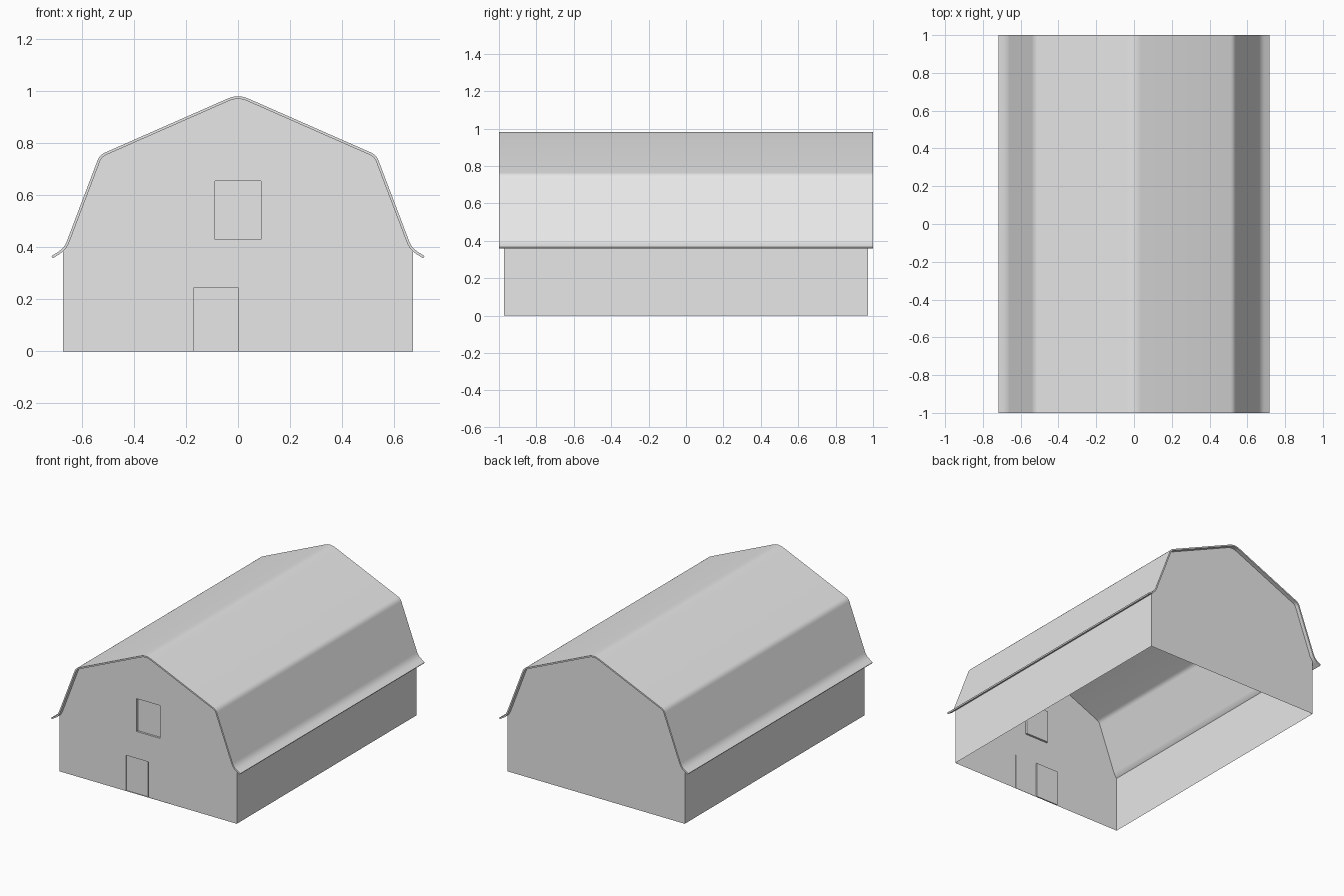
import bpy, bmesh
from mathutils import Vector

cube = bpy.data.objects.get("Cube")
if cube:
    bpy.data.objects.remove(cube)

grey = bpy.data.materials.new("plain grey")
grey.use_nodes = True
grey.diffuse_color = (0.8, 0.8, 0.8, 1)
grey.node_tree.nodes["Principled BSDF"].inputs["Base Color"].default_value = (0.8, 0.8, 0.8, 1)

ROOF_Y, WALL_Y, WALL_X = 1.0, 0.973, 0.672


def finish(bm, name):
    mesh = bpy.data.meshes.new(name)
    bm.to_mesh(mesh)
    bm.free()
    mesh.materials.append(grey)
    obj = bpy.data.objects.new(name, mesh)
    bpy.context.collection.objects.link(obj)
    bpy.ops.object.select_all(action='DESELECT')
    obj.select_set(True)
    bpy.context.view_layer.objects.active = obj
    return obj


def rounded(corners, radii, steps=5):
    """Profile through the corners, each inner one softened by a small curve."""
    pts = [Vector(corners[0])]
    for i, r in enumerate(radii, 1):
        c = Vector(corners[i])
        a = c + (Vector(corners[i - 1]) - c).normalized() * r
        b = c + (Vector(corners[i + 1]) - c).normalized() * r
        for s in range(steps + 1):
            t = s / steps
            pts.append(a * (1 - t) ** 2 + c * 2 * t * (1 - t) + b * t * t)
    return pts + [Vector(corners[-1])]


def sweep(bm, profile, half):
    """Sheet made by carrying an x-z profile along y."""
    rows = [[bm.verts.new((p[0], y, p[1])) for p in profile] for y in (-half, half)]
    near, far = rows
    for i in range(len(profile) - 1):
        bm.faces.new((near[i], near[i + 1], far[i + 1], far[i]))


# Gambrel roof with flared eaves
half = [(0.717, 0.366), (0.668, 0.397), (0.532, 0.755)]
corners = [(-x, z) for x, z in half] + [(0, 0.989)] + half[::-1]
profile = rounded(corners, [0.028, 0.022, 0.042, 0.022, 0.028])
bm = bmesh.new()
sweep(bm, profile, ROOF_Y)
roof = finish(bm, "roof")
shell = roof.modifiers.new("thickness", 'SOLIDIFY')
shell.thickness = 0.01
shell.offset = -1
bpy.ops.object.modifier_apply(modifier=shell.name)
bpy.ops.object.shade_smooth_by_angle(angle=0.6)

# Long side walls
for side, name in ((1, "left_wall"), (-1, "right_wall")):
    bm = bmesh.new()
    line = [(side * WALL_X, 0.39), (side * WALL_X, 0)]
    sweep(bm, line if side > 0 else line[::-1], WALL_Y)
    finish(bm, name)

# Gable outline, tucked just under the roof
tops = [(p.x * 0.992, p.y - 0.006) for p in profile if abs(p.x) < 0.665]
outline = [(-WALL_X, 0), (-WALL_X, 0.39)] + tops + [(WALL_X, 0.39), (WALL_X, 0)]


def gable(y):
    bm = bmesh.new()
    loop = outline if y > 0 else outline[::-1]
    bm.faces.new([bm.verts.new((x, y, z)) for x, z in loop])
    return bm


finish(gable(WALL_Y), "back_wall")

# Front wall with recessed loft window and double door: x0, x1, z0, z1, depth
openings = [(-0.088, 0.088, 0.43, 0.655, 0.014),
            (-0.17, 0, 0, 0.245, 0.009),
            (0, 0.17, 0, 0.245, 0.002)]
bm = gable(-WALL_Y)


def cut(axis, value):
    normal, point = Vector(), Vector()
    normal[axis], point[axis] = 1, value
    bmesh.ops.bisect_plane(bm, geom=bm.verts[:] + bm.edges[:] + bm.faces[:],
                           plane_co=point, plane_no=normal)


for axis, first in ((0, 0), (2, 2)):
    for value in sorted({o[first + k] for o in openings for k in (0, 1)}):
        if axis == 0 or value > 0:
            cut(axis, value)

for x0, x1, z0, z1, depth in openings:
    panel = []
    for f in bm.faces:
        c = f.calc_center_median()
        if x0 < c.x < x1 and z0 < c.z < z1 and abs(f.normal.y) > 0.5:
            panel.append(f)
    moved = bmesh.ops.extrude_face_region(bm, geom=panel)["geom"]
    bmesh.ops.translate(bm, vec=(0, depth, 0),
                        verts=[v for v in moved if isinstance(v, bmesh.types.BMVert)])
    old = [f for f in panel if f.is_valid]
    if old:
        bmesh.ops.delete(bm, geom=old, context='FACES')
finish(bm, "front_wall")
